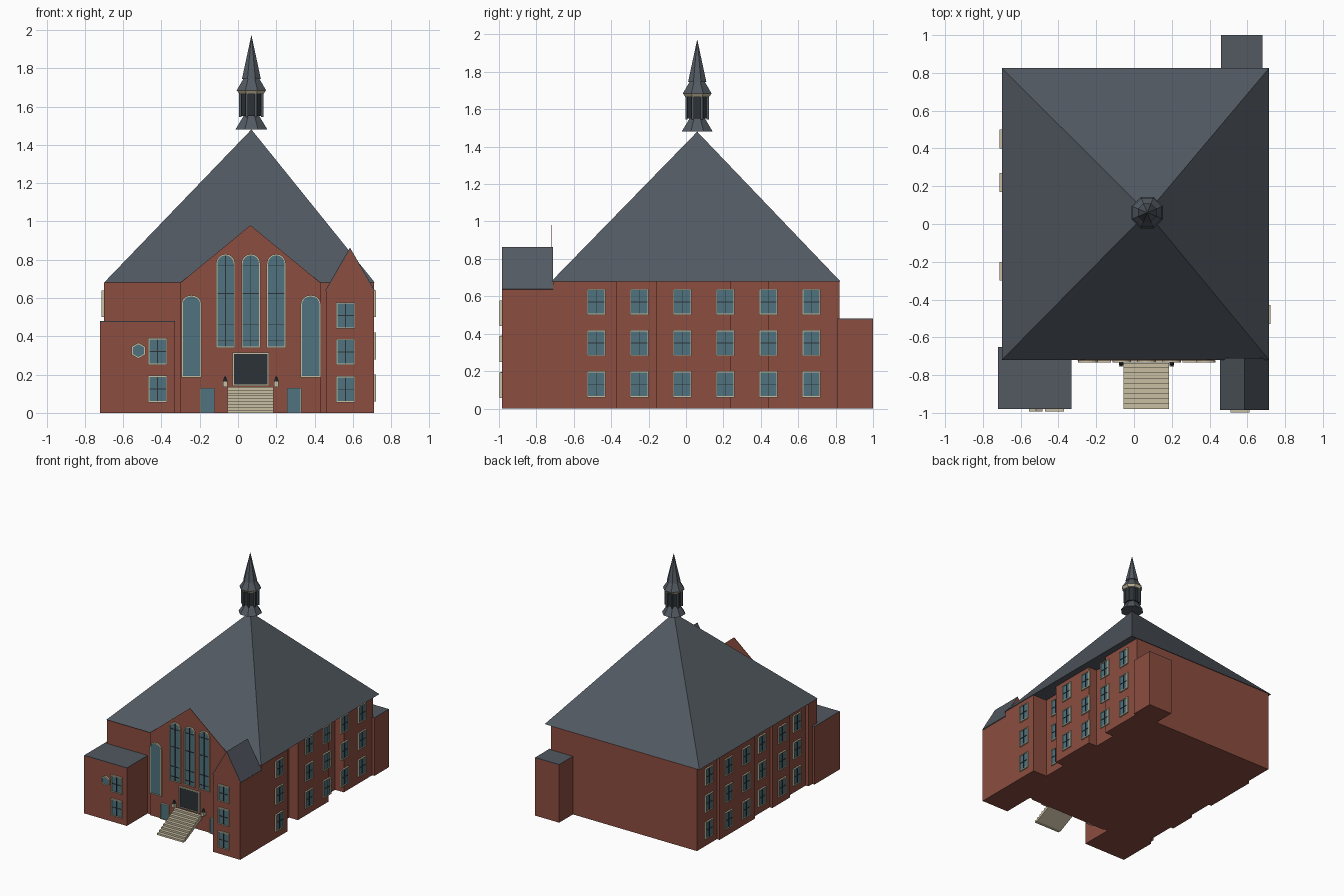
import bpy, math
from mathutils import Matrix, Vector

if "Cube" in bpy.data.objects:
    bpy.data.objects.remove(bpy.data.objects["Cube"])


def material(name, r, g, b):
    m = bpy.data.materials.new(name)
    m.diffuse_color = (r, g, b, 1)
    m.use_nodes = True
    m.node_tree.nodes["Principled BSDF"].inputs["Base Color"].default_value = m.diffuse_color
    return m


BRICK = material("brick", 0.26, 0.075, 0.05)
SLATE = material("slate", 0.085, 0.10, 0.12)
GLASS = material("glass", 0.08, 0.17, 0.21)
CREAM = material("cream", 0.58, 0.52, 0.36)
DARK = material("dark", 0.025, 0.032, 0.038)


def mesh(name, verts, faces, mat, matrix=Matrix()):
    me = bpy.data.meshes.new(name)
    me.from_pydata([matrix @ Vector(v) for v in verts], [], faces)
    me.materials.append(mat)
    ob = bpy.data.objects.new(name, me)
    bpy.context.collection.objects.link(ob)
    return ob


def prism_faces(n):
    return [tuple(range(n))[::-1], tuple(range(n, 2 * n))] + \
        [(i, (i + 1) % n, n + (i + 1) % n, n + i) for i in range(n)]


def plan(name, pts, z0, z1, mat):
    """Footprint extruded upward."""
    v = [(x, y, z0) for x, y in pts] + [(x, y, z1) for x, y in pts]
    return mesh(name, v, prism_faces(len(pts)), mat)


def box(name, x0, x1, y0, y1, z0, z1, mat):
    return plan(name, [(x0, y0), (x1, y0), (x1, y1), (x0, y1)], z0, z1, mat)


def panel(name, pts, d0, d1, mat, matrix=Matrix()):
    """Elevation outline (x, z) extruded between depths d0 and d1 along y."""
    v = [(x, d1, z) for x, z in pts] + [(x, d0, z) for x, z in pts]
    return mesh(name, v, prism_faces(len(pts)), mat, matrix)


def ring(name, outer, inner, d, mat, matrix):
    """Frame between two matching outlines, standing d in front of the wall."""
    n = len(outer)
    v = [(x, y, z) for loop, y in ((outer, 0), (outer, -d), (inner, -d), (inner, 0)) for x, z in loop]
    f = [(k * n + i, k * n + (i + 1) % n, (k + 1) * n + (i + 1) % n, (k + 1) * n + i)
         for k in range(3) for i in range(n)]
    return mesh(name, v, f, mat, matrix)


def outline(w, h, rise):
    pts = [(-w / 2, 0), (w / 2, 0), (w / 2, h - rise)]
    if rise:
        pts += [(w / 2 * math.cos(a), h - rise + rise * math.sin(a))
                for a in [math.pi * k / 8 for k in range(1, 8)]]
    return pts + [(-w / 2, h - rise)]


def window(name, x, y, z, w, h, rise=0, turn=0, bars=(0.5,), glass=GLASS, t=0.007):
    m = Matrix.Translation((x, y, z)) @ Matrix.Rotation(math.radians(turn), 4, 'Z')
    inner = [(px, pz + t) for px, pz in outline(w - 2 * t, h - 2 * t, max(rise - t, 0))]
    ring(name + "_frame", outline(w, h, rise), inner, 0.012, CREAM, m)
    panel(name + "_glass", inner, -0.006, 0, glass, m)
    if bars:
        panel(name + "_mullion", [(-.002, t), (.002, t), (.002, h - t), (-.002, h - t)], -.010, -.005, DARK, m)
    for b in bars:
        zb = h * b
        panel(name + "_bar", [(-w / 2 + t, zb - .002), (w / 2 - t, zb - .002),
                              (w / 2 - t, zb + .002), (-w / 2 + t, zb + .002)], -.010, -.005, DARK, m)


def frustum(name, x, y, z0, z1, r0, r1, n, mat):
    a = [2 * math.pi * (i + 0.5) / n for i in range(n)]
    v = [(x + r * math.cos(t), y + r * math.sin(t), z) for r, z in ((r0, z0), (r1, z1)) for t in a]
    return mesh(name, v, prism_faces(n), mat)


# Main brick body with stepped side walls
right = [(.71, -.71), (.71, -.37), (.58, -.37), (.58, -.16), (.66, -.16), (.66, .24),
         (.58, .24), (.58, .44), (.66, .44), (.66, .82)]
left = [(-.675, .82), (-.675, .56), (-.70, .56), (-.70, .10), (-.675, .10), (-.675, -.13),
        (-.70, -.13), (-.70, -.36), (-.675, -.36), (-.675, -.6), (-.70, -.6), (-.70, -.71)]
plan("main_body", right + left, 0, .68, BRICK)

# Pyramid roof
mesh("main_roof", [(-.70, -.72, .68), (.715, -.72, .68), (.715, .825, .68), (-.70, .825, .68), (.07, .06, 1.48)],
     [(3, 2, 1, 0), (0, 1, 4), (1, 2, 4), (2, 3, 4), (3, 0, 4)], SLATE)

# Front gable wall
panel("front_gable", [(-.30, .68), (.43, .68), (.065, .98)], -.722, -.718, BRICK)
box("front_wall_face", -.30, .43, -.722, -.71, 0, .68, BRICK)

# Corner blocks
box("left_block", -.72, -.33, -.98, -.65, 0, .475, BRICK)
box("left_block_roof", -.72, -.33, -.98, -.65, .475, .48, SLATE)
box("back_block", .46, .68, .81, 1.0, 0, .475, BRICK)
box("back_block_roof", .46, .68, .81, 1.0, .475, .48, SLATE)
panel("right_block", [(.46, 0), (.71, 0), (.71, .635), (.585, .855), (.46, .635)], -.985, -.71, BRICK)
panel("right_block_roof", [(.46, .635), (.585, .852), (.71, .635), (.714, .64), (.585, .863), (.456, .64)],
      -.985, -.71, SLATE)

# Side windows, three rows on both sides
rows = (.06, .28, .50)
for z in rows:
    for y, x in ((-.48, .71), (-.25, .58), (-.02, .66), (.21, .66), (.44, .66), (.67, .66)):
        window("right_window", x, y, z, .10, .14, turn=90)
    for y, x in ((-.48, -.675), (-.25, -.70), (-.02, -.675), (.22, -.70), (.45, -.70), (.67, -.675)):
        window("left_window", x, y, z, .10, .14, turn=-90)

# Front windows
for x in (-.065, .067, .20):
    window("tall_arched_window", x, -.722, .34, .10, .49, .05, bars=(.08, .25, .58, .88))
for x in (-.243, .38):
    window("arched_window", x, -.722, .185, .105, .43, .045, bars=())
for x in (-.16, .293):
    window("basement_door", x, -.722, 0, .075, .13, bars=(), t=.003)
for z in (.055, .25):
    window("left_block_window", -.42, -.98, z, .10, .14)
for z in (.055, .25, .44):
    window("right_block_window", .562, -.985, z, .10, .137)
hexagon = [[(-.52 + r * math.cos(a), .325 + r * math.sin(a))
            for a in [math.pi * k / 3 + math.pi / 6 for k in range(6)]] for r in (.042, .034)]
at_block = Matrix.Translation((0, -.98, 0))
ring("round_window_frame", hexagon[0], hexagon[1], .012, CREAM, at_block)
panel("round_window_glass", hexagon[1], -.006, 0, GLASS, at_block)

# Entrance door, stairs and lamps
window("entrance_door", .067, -.722, .14, .19, .175, bars=(), glass=DARK)
steps, y0, y1, top = 9, -.98, -.735, .135
profile = []
for i in range(steps):
    y = y0 + (y1 - y0) * i / steps
    profile += [(y, top * i / steps), (y, top * (i + 1) / steps)]
profile += [(y1, top), (y1, top - .03), (y0 + .03, 0)]
mesh("stairs", [(x, y, z) for x in (-.055, .185) for y, z in profile], prism_faces(len(profile)), CREAM)
for x in (-.067, .20):
    box("lamp_base", x - .012, x + .012, -.755, -.722, .135, .165, CREAM)
    frustum("lamp", x, -.738, .165, .19, .014, .005, 6, DARK)

# Cupola and spire
cx, cy = .07, .06
frustum("cupola_skirt", cx, cy, 1.48, 1.55, .09, .045, 8, SLATE)
frustum("cupola_core", cx, cy, 1.55, 1.67, .055, .055, 8, DARK)
for i in range(8):
    a = 2 * math.pi * (i + .5) / 8
    frustum("cupola_post", cx + .062 * math.cos(a), cy + .062 * math.sin(a), 1.545, 1.67, .009, .009, 4, SLATE)
frustum("cupola_cornice", cx, cy, 1.665, 1.685, .068, .083, 8, CREAM)
frustum("cupola_cap", cx, cy, 1.685, 1.745, .083, .045, 8, SLATE)
frustum("spire", cx, cy, 1.745, 1.97, .053, .001, 8, SLATE)
